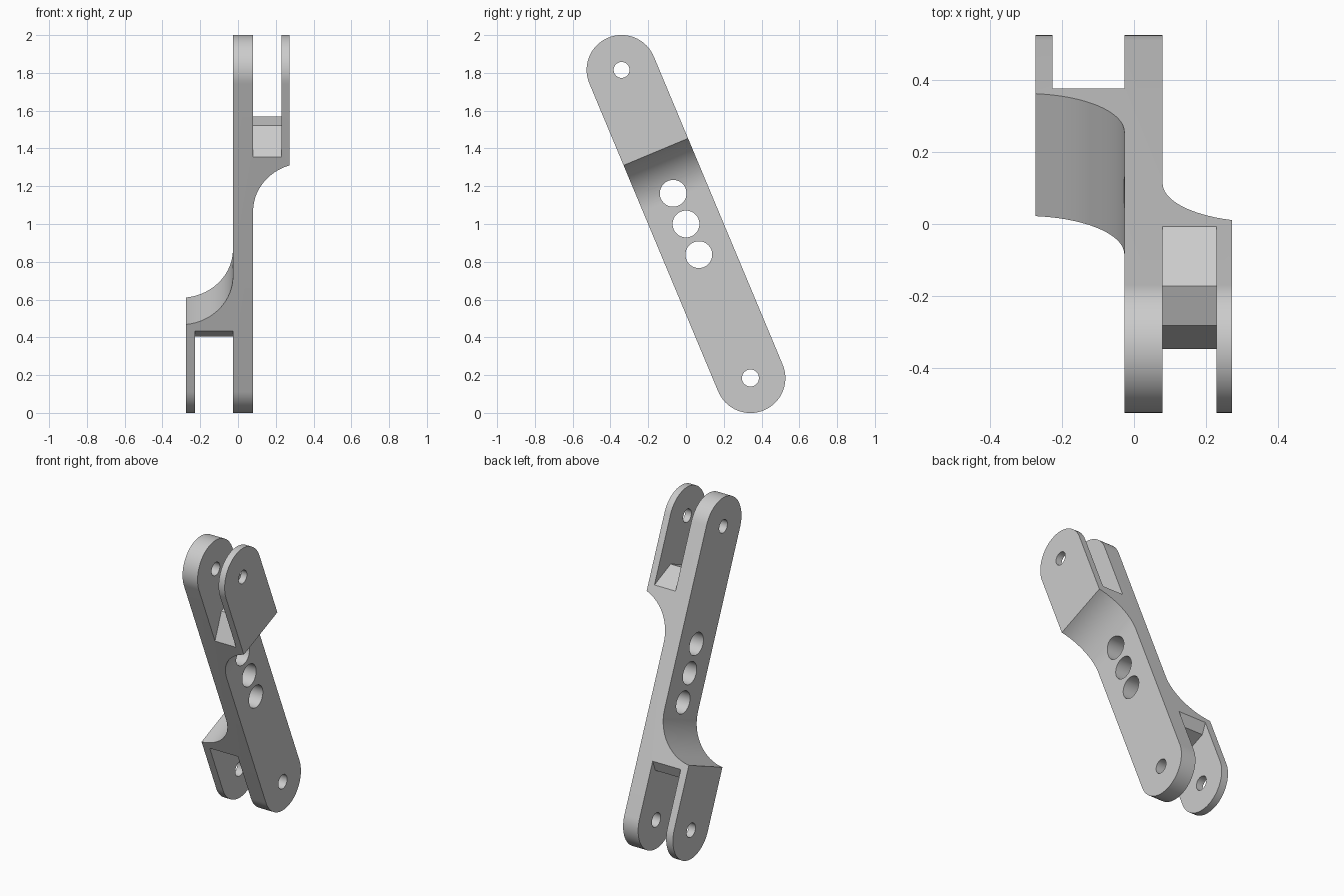
import bpy, bmesh
from math import sin, cos, pi, radians, sqrt
from mathutils import Matrix

if "Cube" in bpy.data.objects:
    bpy.data.objects.remove(bpy.data.objects["Cube"], do_unlink=True)

# Link dimensions: local x = thickness, y = width, z = length
TILT, HALF, R = radians(22.7), 0.884, 0.185
SLAB_L, SLAB_R = -0.027, 0.08
TINE_L, TINE_R = -0.275, 0.273
FILLET = 0.277
POSE = Matrix.Translation((0, 0, 1)) @ Matrix.Rotation(TILT, 4, 'X')

grey = bpy.data.materials.new("light_grey")
grey.use_nodes = True
colour = (0.6, 0.6, 0.6, 1)
grey.diffuse_color = colour
grey.node_tree.nodes["Principled BSDF"].inputs["Base Color"].default_value = colour


def prism(name, points, axis, lo, hi):
    """Extrude a closed outline of (a, z) points along x or y."""
    bm = bmesh.new()
    place = (lambda a, z, d: (d, a, z)) if axis == 'x' else (lambda a, z, d: (a, d, z))
    face = bm.faces.new([bm.verts.new(place(a, z, lo)) for a, z in points])
    new = bmesh.ops.extrude_face_region(bm, geom=[face])["geom"]
    shift = place(0, 0, hi - lo)
    bmesh.ops.translate(bm, vec=shift, verts=[v for v in new if isinstance(v, bmesh.types.BMVert)])
    bmesh.ops.recalc_face_normals(bm, faces=bm.faces)
    mesh = bpy.data.meshes.new(name)
    bm.to_mesh(mesh)
    bm.free()
    mesh.materials.append(grey)
    ob = bpy.data.objects.new(name, mesh)
    ob.matrix_world = POSE
    bpy.context.collection.objects.link(ob)
    return ob


def arc(cx, cz, r, start, end, n):
    return [(cx + r * cos(start + (end - start) * i / n),
             cz + r * sin(start + (end - start) * i / n)) for i in range(n + 1)]


def shoulder(slab_x, tine_x, z_tine, side):
    """Concave sweep from the slab face out to the tine's outer face."""
    dx = abs(tine_x - slab_x)
    rise = sqrt(FILLET ** 2 - (FILLET - dx) ** 2)
    pts = []
    for i in range(25):
        t = i / 24 * math_angle(rise, FILLET - dx)
        pts.append((slab_x + side * FILLET * (1 - cos(t)),
                    z_tine - side * rise + side * FILLET * sin(t)))
    return pts


def math_angle(rise, run):
    from math import atan2
    return atan2(rise, run)


# Side profile: slab with one forked end on each side
profile = [(SLAB_L, 1.2), (SLAB_L, 1.2 - 0.1)]
profile += shoulder(SLAB_L, TINE_L, -0.499, -1)
profile += [(TINE_L, -1.2), (SLAB_R, -1.2)]
profile += shoulder(SLAB_R, TINE_R, 0.414, 1)
profile += [(TINE_R, 1.2)]
link = prism("forked_link", profile, 'y', -0.3, 0.3)

# Rounded-end outline trims the profile
outline = arc(0, HALF, R, 0, pi, 40) + arc(0, -HALF, R, pi, 2 * pi, 40)
cutters = [(prism("outline_trim", outline, 'x', -0.6, 0.6), 'INTERSECT')]


# Fork slots with a tapered floor
def slot(name, x0, x1, edge, floor, half_flat, end):
    pts = [(-0.4, end), (-0.4, edge), (-R, edge), (-half_flat, floor),
           (half_flat, floor), (R, edge), (0.4, edge), (0.4, end)]
    cutters.append((prism(name, pts, 'x', x0, x1), 'DIFFERENCE'))


slot("upper_slot", SLAB_R, 0.23, 0.461, 0.591, 0.06, 1.4)
slot("lower_slot", -0.227, SLAB_L, -0.536, -0.59, 0.133, -1.4)

# Pin holes at the ends and three lightening holes in the middle
for z, r in ((HALF, 0.042), (-HALF, 0.045), (0.176, 0.071), (0, 0.071), (-0.176, 0.071)):
    ring = arc(0, z, r, 0, 2 * pi, 40)[:-1]
    cutters.append((prism("hole_cutter", ring, 'x', -0.7, 0.7), 'DIFFERENCE'))

for cutter, operation in cutters:
    mod = link.modifiers.new(cutter.name, 'BOOLEAN')
    mod.operation, mod.solver, mod.object = operation, 'EXACT', cutter
    cutter.hide_render = True

# Bake the cuts and discard the cutters
bpy.context.view_layer.update()
baked = bpy.data.meshes.new_from_object(link.evaluated_get(bpy.context.evaluated_depsgraph_get()))
link.modifiers.clear()
link.data = baked
for cutter, _ in cutters:
    bpy.data.objects.remove(cutter, do_unlink=True)

bpy.ops.object.select_all(action='DESELECT')
link.select_set(True)
bpy.context.view_layer.objects.active = link
bpy.ops.object.shade_smooth_by_angle(angle=radians(25))
